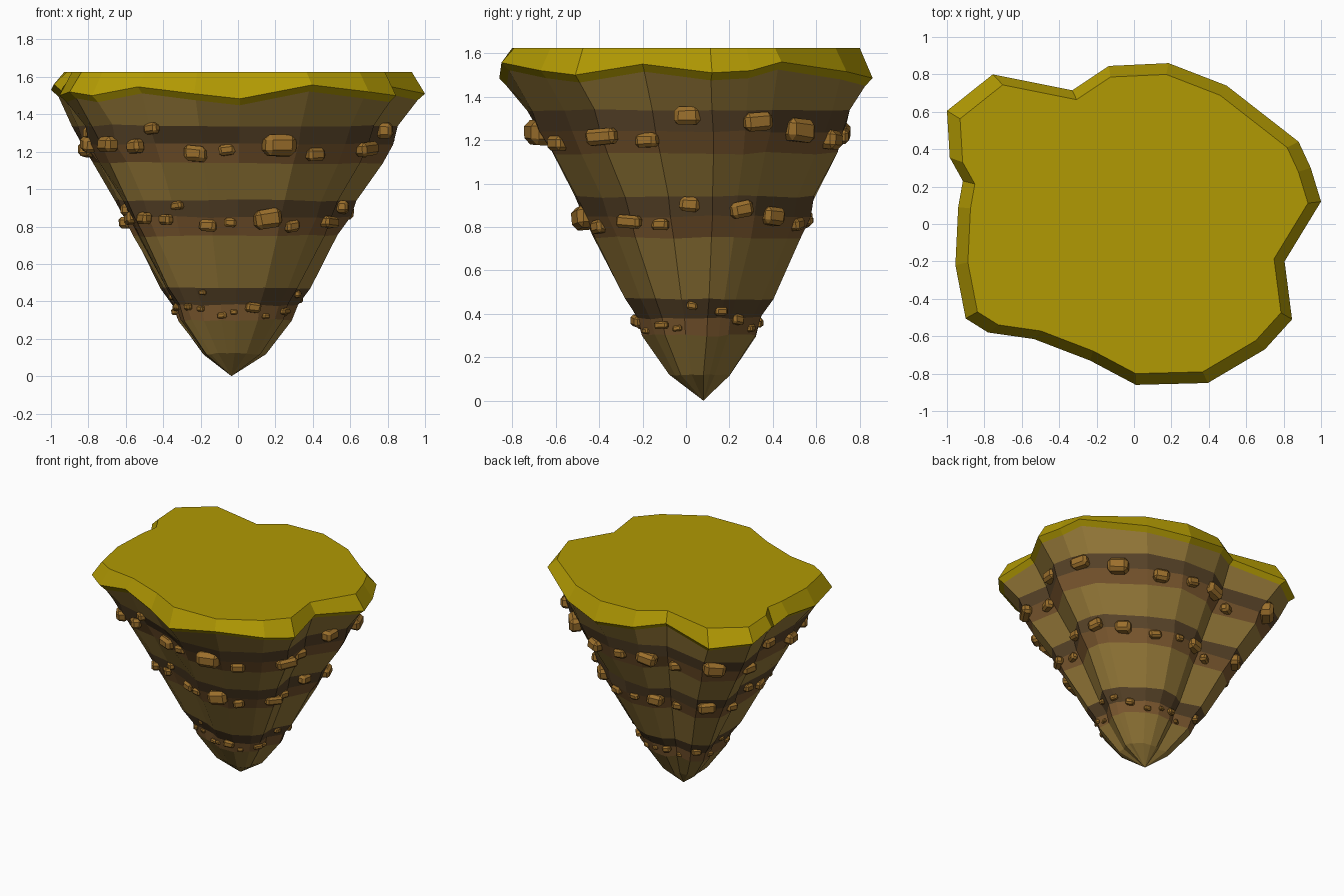
import bpy, bmesh, math, random
from mathutils import Vector, Matrix
from mathutils.bvhtree import BVHTree

if "Cube" in bpy.data.objects:
    bpy.data.objects.remove(bpy.data.objects["Cube"])

random.seed(4)

# Island outline seen from above
OUTLINE = [(1.0, .12), (.945, .30), (.88, .44), (.495, .74), (.185, .86), (-.135, .845),
           (-.33, .715), (-.755, .80), (-1.0, .605), (-.985, .355), (-.915, .23),
           (-.94, .09), (-.955, -.22), (-.90, -.505), (-.78, -.58), (-.535, -.615),
           (-.235, -.73), (.01, -.86), (.395, -.85), (.70, -.67), (.845, -.51), (.805, -.20)]
N = len(OUTLINE)
# Zigzag height of the grass edge
EDGE_Z = [1.51, 1.52, 1.56, 1.515, 1.485, 1.52, 1.55, 1.5, 1.53, 1.56, 1.5,
          1.54, 1.5, 1.52, 1.5, 1.547, 1.51, 1.483, 1.557, 1.52, 1.5, 1.55]
UNDER_Z = [z - .035 for z in EDGE_Z]


def material(name, rgb):
    m = bpy.data.materials.new(name)
    m.diffuse_color = (*rgb, 1)
    m.use_nodes = True
    m.node_tree.nodes["Principled BSDF"].inputs["Base Color"].default_value = m.diffuse_color
    return m


GRASS = material("grass", (.44, .32, .001))
EARTH = material("earth", (.30, .19, .04))
DARK = material("dark_stratum", (.10, .058, .022))
BROWN = material("brown_stratum", (.20, .098, .028))
STONE = material("stone", (.33, .16, .025))


def finish(name, bm, mats):
    bmesh.ops.recalc_face_normals(bm, faces=bm.faces)
    me = bpy.data.meshes.new(name)
    bm.to_mesh(me)
    for m in mats:
        me.materials.append(m)
    ob = bpy.data.objects.new(name, me)
    bpy.context.collection.objects.link(ob)
    return ob


def ring(bm, scale, heights, cx=0, cy=0, jitter=0):
    verts = []
    for (x, y), z in zip(OUTLINE, heights):
        s = scale * (1 + random.uniform(-jitter, jitter))
        verts.append(bm.verts.new((cx + x * s, cy + y * s, z)))
    return verts


def bridge(bm, a, b, mat=0):
    for i in range(N):
        j = (i + 1) % N
        bm.faces.new((a[i], a[j], b[j], b[i])).material_index = mat


# Grass cap: flat top, sloped zigzag rim, thin underside meeting the rock
bm = bmesh.new()
top = ring(bm, .93, [1.625] * N)
rim = ring(bm, 1, EDGE_Z)
under = ring(bm, .96, UNDER_Z)
bm.faces.new(top)
bridge(bm, top, rim)
bridge(bm, rim, under)
finish("grass_cap", bm, [GRASS])

# Rock body: (z, scale); bands repeat earth, dark, brown going down
RINGS = [(1.34, .87), (1.24, .82), (1.14, .765), (.94, .64), (.85, .60),
         (.75, .55), (.47, .395), (.38, .33), (.30, .305), (.12, .165)]
bm = bmesh.new()
prev = ring(bm, .96, UNDER_Z)
for k, (z, s) in enumerate(RINGS):
    heights = [z + random.uniform(-.006, .006) for _ in range(N)]
    cur = ring(bm, s, heights, -.015 * (1.34 - z), .06 * (1 - (z / 1.5) ** 3), .02)
    bridge(bm, prev, cur, k % 3)
    prev = cur
tip = bm.verts.new((-.035, .08, 0))
for i in range(N):
    bm.faces.new((prev[i], prev[(i + 1) % N], tip))
tree = BVHTree.FromBMesh(bm)
finish("rock_body", bm, [EARTH, DARK, BROWN])


# Chamfered stone stuck in the body surface
def add_stone(bm, angle, z, w, h):
    a = math.radians(angle)
    out = Vector((math.cos(a), math.sin(a), 0))
    hit, normal, _, _ = tree.ray_cast(Vector((0, .045, z)) + out * 3, -out)
    if hit is None:
        return
    if normal.dot(out) < 0:
        normal = -normal
    normal = (normal + out).normalized()
    side = Vector((0, 0, 1)).cross(normal).normalized()
    basis = Matrix((side, normal, side.cross(normal))).transposed().to_4x4()
    roll = Matrix.Rotation(random.uniform(-.2, .2), 4, 'Y')
    tmp = bmesh.new()
    bmesh.ops.create_cube(tmp, size=1)
    for v in tmp.verts:
        v.co *= random.uniform(.9, 1.08)
        v.co = Vector((v.co.x * w, v.co.y * h, v.co.z * h))
    bmesh.ops.bevel(tmp, geom=tmp.edges[:], offset=h * .24, segments=1, affect='EDGES')
    tmp.transform(Matrix.Translation(hit + normal * h * .06) @ basis @ roll)
    me = bpy.data.meshes.new("tmp")
    tmp.to_mesh(me)
    tmp.free()
    bm.from_mesh(me)
    bpy.data.meshes.remove(me)


# Stones around each stratum: angle, relative width and height offset
ANGLES = [214, 223, 231, 249, 265, 287, 303, 328, 341, 357, 20, 39, 64]
ANGLES += [85 + 18 * i for i in range(7)]
WIDTHS = [.115, .10, .09, .12, .09, .18, .10, .16, .10, .12, .13, .15, .12,
          .09, .15, .10, .16, .11, .10, .12]
OFFSETS = [0, -.01, .085, -.05, -.03, -.005, -.055, -.025, -.04, .075, .045, .005, -.04,
           -.02, -.01, -.05, .03, -.03, .06, 0]
for name, z0, size, spread in (("upper_stones", 1.24, 1, 1),
                               ("middle_stones", .845, .77, .8),
                               ("lower_stones", .37, .43, .9)):
    bm = bmesh.new()
    for angle, w, dz in zip(ANGLES, WIDTHS, OFFSETS):
        ratio = .48 if angle == 328 else random.uniform(.62, .76)
        add_stone(bm, angle, z0 + dz * spread, w * size, w * size * ratio)
    finish(name, bm, [STONE])
